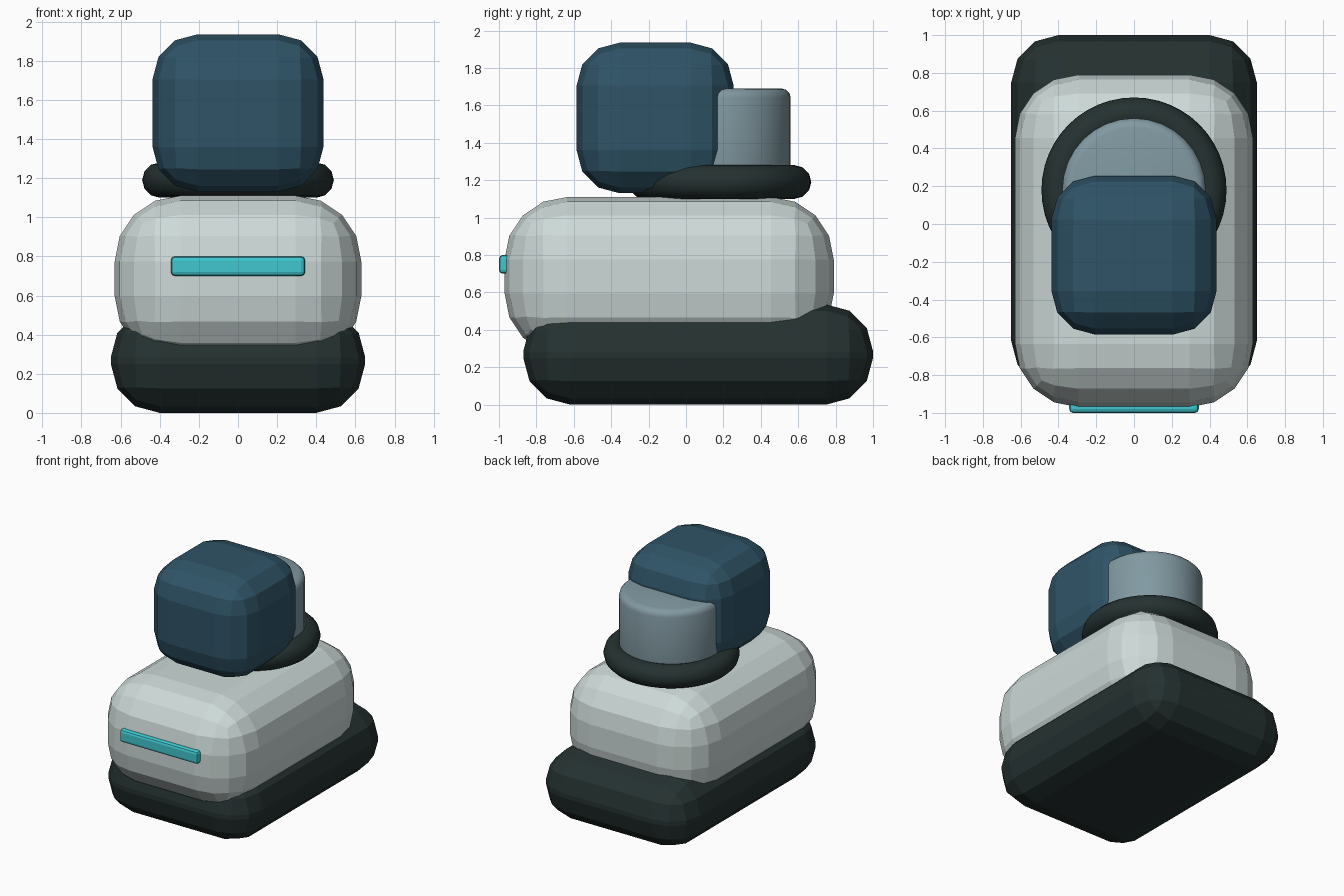
import bpy
import math

if "Cube" in bpy.data.objects:
    bpy.data.objects.remove(bpy.data.objects["Cube"])


def material(name, rgb):
    m = bpy.data.materials.new(name)
    m.diffuse_color = (*rgb, 1)
    m.use_nodes = True
    m.node_tree.nodes["Principled BSDF"].inputs["Base Color"].default_value = m.diffuse_color
    return m


CHARCOAL = material("charcoal", (0.018, 0.031, 0.030))
SHELL = material("pale grey shell", (0.61, 0.70, 0.685))
NAVY = material("deep blue", (0.028, 0.088, 0.135))
STEEL = material("steel grey", (0.22, 0.32, 0.36))
CYAN = material("cyan light", (0.05, 0.57, 0.62))


def finish(name, mat, bevel=0, segments=1, limit='NONE'):
    """Name and colour the active object, and round its edges."""
    ob = bpy.context.object
    ob.name = name
    ob.data.materials.append(mat)
    if bevel:
        mod = ob.modifiers.new("rounding", 'BEVEL')
        mod.width = bevel
        mod.segments = segments
        mod.limit_method = limit
        bpy.ops.object.modifier_apply(modifier=mod.name)
    return ob


def rounded_box(name, mat, x, y, z, bevel, segments):
    """Box given as (min, max) pairs per axis, with rounded edges."""
    spans = (x, y, z)
    bpy.ops.mesh.primitive_cube_add(size=1, location=[(a + b) / 2 for a, b in spans])
    bpy.context.object.scale = [b - a for a, b in spans]
    bpy.ops.object.transform_apply(location=False, rotation=False, scale=True)
    return finish(name, mat, bevel, segments)


# Chunky base, body and head
rounded_box("base", CHARCOAL, (-0.65, 0.65), (-0.87, 1.0), (0, 0.535), 0.25, 3)
rounded_box("body", SHELL, (-0.63, 0.63), (-0.97, 0.79), (0.26, 1.11), 0.335, 4)
rounded_box("head", NAVY, (-0.437, 0.437), (-0.585, 0.255), (1.13, 1.935), 0.23, 3)

# Light strip on the front of the body
rounded_box("light_strip", CYAN, (-0.343, 0.343), (-1.0, -0.93), (0.70, 0.80), 0.02, 2)

# Collar ring and the drum standing in it
bpy.ops.mesh.primitive_torus_add(location=(0, 0.18, 1.19), major_radius=0.40,
                                 minor_radius=0.09, major_segments=48, minor_segments=12)
finish("collar_ring", CHARCOAL)
bpy.ops.object.shade_smooth_by_angle(angle=math.radians(40))

bpy.ops.mesh.primitive_cylinder_add(vertices=32, radius=0.38, depth=0.59,
                                    location=(0, 0.18, 1.395))
finish("drum", STEEL, 0.05, 3, 'ANGLE')
bpy.ops.object.shade_smooth_by_angle(angle=math.radians(35))
